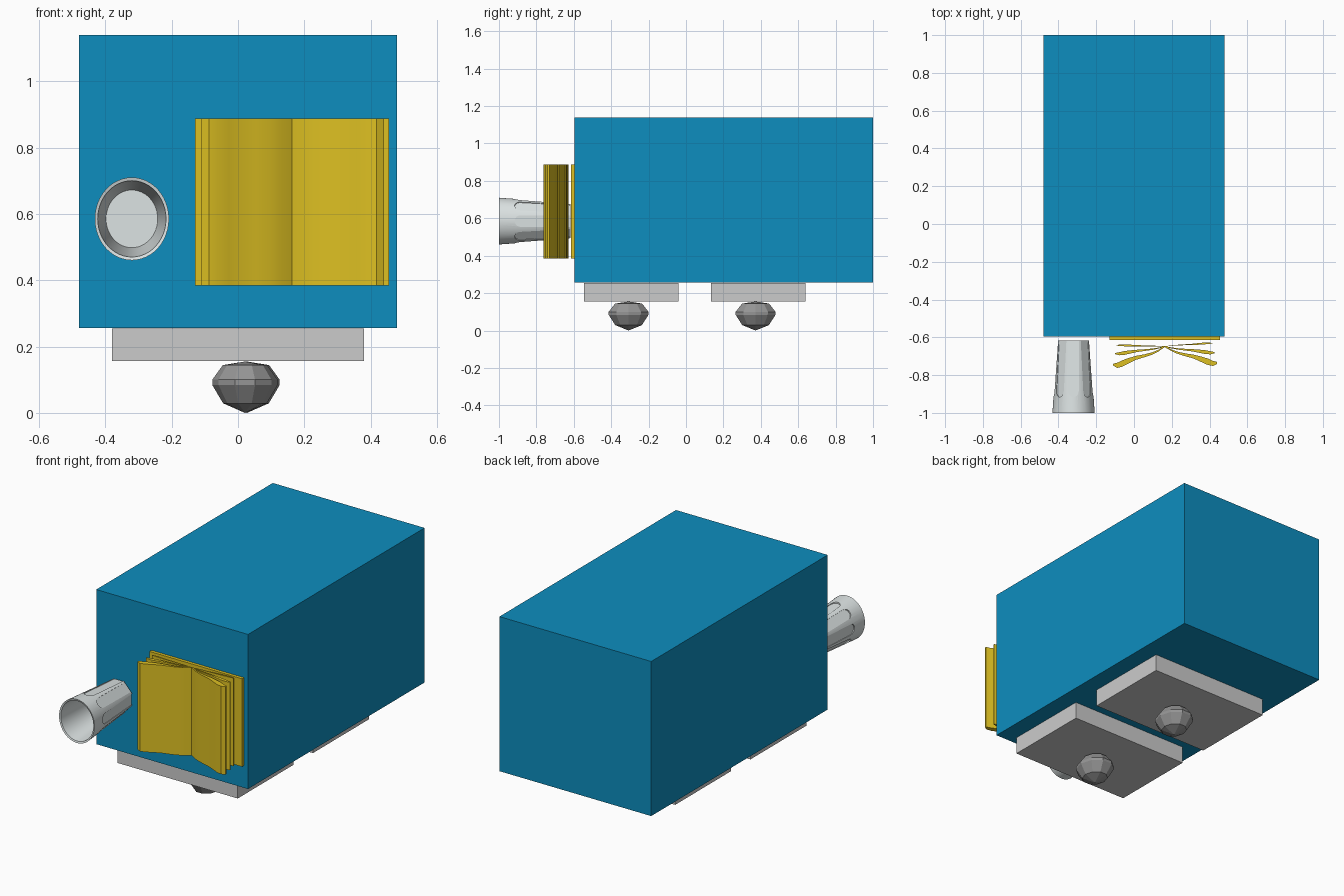
import bpy, bmesh, math
from mathutils import Vector

if "Cube" in bpy.data.objects:
    bpy.data.objects.remove(bpy.data.objects["Cube"])


def material(name, rgb):
    m = bpy.data.materials.new(name)
    m.diffuse_color = (*rgb, 1)
    m.use_nodes = True
    m.node_tree.nodes["Principled BSDF"].inputs["Base Color"].default_value = m.diffuse_color
    return m


BLUE = material("blue", (0.004, 0.27, 0.52))
YELLOW = material("yellow", (0.73, 0.53, 0.016))
PALE = material("pale_grey", (0.72, 0.77, 0.77))
DARK = material("dark_grey", (0.3, 0.3, 0.3))


def finish(name, bm, mat=None, smooth=None):
    bmesh.ops.recalc_face_normals(bm, faces=bm.faces)
    me = bpy.data.meshes.new(name)
    bm.to_mesh(me)
    bm.free()
    ob = bpy.data.objects.new(name, me)
    bpy.context.collection.objects.link(ob)
    if mat:
        me.materials.append(mat)
    if smooth:
        shade(ob, smooth)
    return ob


def activate(ob):
    bpy.ops.object.select_all(action='DESELECT')
    ob.select_set(True)
    bpy.context.view_layer.objects.active = ob


def shade(ob, degrees):
    activate(ob)
    bpy.ops.object.shade_smooth_by_angle(angle=math.radians(degrees))


def prism(bm, lower, upper):
    """Closed solid between two matching loops."""
    a = [bm.verts.new(p) for p in lower]
    b = [bm.verts.new(p) for p in upper]
    n = len(a)
    bm.faces.new(a[::-1])
    bm.faces.new(b)
    for i in range(n):
        j = (i + 1) % n
        bm.faces.new((a[i], a[j], b[j], b[i]))


def box(name, x, y, z, mat=None):
    bm = bmesh.new()
    base = [(x[0], y[0]), (x[1], y[0]), (x[1], y[1]), (x[0], y[1])]
    prism(bm, [(*p, z[0]) for p in base], [(*p, z[1]) for p in base])
    return finish(name, bm, mat)


def revolve(name, profile, sides, place, mat, smooth=None):
    """Spin (radius, height) points; place maps (u, v, height) to space."""
    bm = bmesh.new()
    rings = []
    for r, h in profile:
        count = sides if r > 0 else 1
        rings.append([bm.verts.new(place(r * math.cos(2 * math.pi * i / sides),
                                         r * math.sin(2 * math.pi * i / sides), h))
                      for i in range(count)])
    for a, b in zip(rings, rings[1:]):
        for i in range(sides):
            j = (i + 1) % sides
            if len(a) == 1:
                bm.faces.new((a[0], b[i], b[j]))
            elif len(b) == 1:
                bm.faces.new((a[i], a[j], b[0]))
            else:
                bm.faces.new((a[i], a[j], b[j], b[i]))
    return finish(name, bm, mat, smooth)


# Main block
box("body", (-0.48, 0.48), (-0.595, 1.0), (0.256, 1.14), BLUE)

# Two base plates, each resting on a cut-gem foot
for label, y0, gx, gy in (("front", -0.545, 0.021, -0.307), ("rear", 0.135, 0.027, 0.372)):
    box(label + "_plate", (-0.38, 0.38), (y0, y0 + 0.505), (0.156, 0.255))
    gem = [(0, 0.004), (0.075, 0.029), (0.112, 0.084), (0.112, 0.1), (0.076, 0.144), (0, 0.155)]
    gem[0] = (0, 0.0)
    revolve(label + "_gem_foot", gem, 10,
            lambda u, v, h: (gx + u * 0.88, gy + v, h), DARK)

# Fluted tumbler, mouth facing forward
CX, CZ, SX = -0.32, 0.585, 0.895


def tumbler_place(u, v, h):
    return (CX + u * SX, h, CZ + v)


tumbler = revolve("tumbler",
                  [(0, -0.617), (0.0965, -0.617), (0.125, -1.0), (0.115, -0.997),
                   (0.087, -0.65), (0, -0.65)], 48, tumbler_place, PALE)

# Eight round-ended flutes cut into its side
W = 0.031
outline = [(W, -0.6), (-W, -0.6)]
outline += [(-W * math.cos(t), -0.885 - W * math.sin(t))
            for t in (math.pi * k / 10 for k in range(11))]
bm = bmesh.new()
for k in range(8):
    a = k * math.pi / 4
    ca, sa = math.cos(a), math.sin(a)

    def loop(offset):
        pts = []
        for s, y in outline:
            r = 0.0965 + (-0.617 - y) * 0.0744 + offset
            pts.append(tumbler_place(r * ca - s * sa, r * sa + s * ca, y))
        return pts
    prism(bm, loop(-0.008), loop(0.03))
cutter = finish("flute_cutter", bm)
cutter.hide_render = True
mod = tumbler.modifiers.new("flutes", 'BOOLEAN')
mod.operation = 'DIFFERENCE'
mod.solver = 'EXACT'
mod.object = cutter
activate(tumbler)
bpy.ops.object.modifier_apply(modifier=mod.name)
bpy.data.objects.remove(cutter)
shade(tumbler, 25)

# Open book: back cover and fanned, curling leaves
Z0, Z1 = 0.384, 0.887
box("book_cover", (-0.13, 0.455), (-0.614, -0.596), (Z0, Z1), YELLOW)
ROOT = Vector((0.163, -0.648))
STATIONS = (0, 0.12, 0.25, 0.4, 0.55, 0.7, 0.82, 0.92, 1)
RISE = (0, 0.22, 0.38, 0.5, 0.6, 0.76, 0.9, 1.0, 0.97)
HALF = (0.2, 0.25, 0.35, 0.45, 0.6, 0.85, 1.0, 0.8, 0.3)
leaves = [("left_leaf", -0.092, -0.642, 0.005), ("left_leaf", -0.1, -0.687, 0.010),
          ("left_leaf", -0.11, -0.748, 0.017), ("right_leaf", 0.415, -0.631, 0.005),
          ("right_leaf", 0.427, -0.682, 0.010), ("right_leaf", 0.44, -0.738, 0.017)]
for name, tx, ty, half in leaves:
    mid = [(ROOT.x + (tx - ROOT.x) * s, ROOT.y + (ty - ROOT.y) * f)
           for s, f in zip(STATIONS, RISE)]
    section = [(x, y + half * h) for (x, y), h in zip(mid, HALF)]
    section += [(x, y - half * h) for (x, y), h in zip(mid, HALF)][::-1]
    bm = bmesh.new()
    prism(bm, [(*p, Z0) for p in section], [(*p, Z1) for p in section])
    finish(name, bm, YELLOW, 30)
